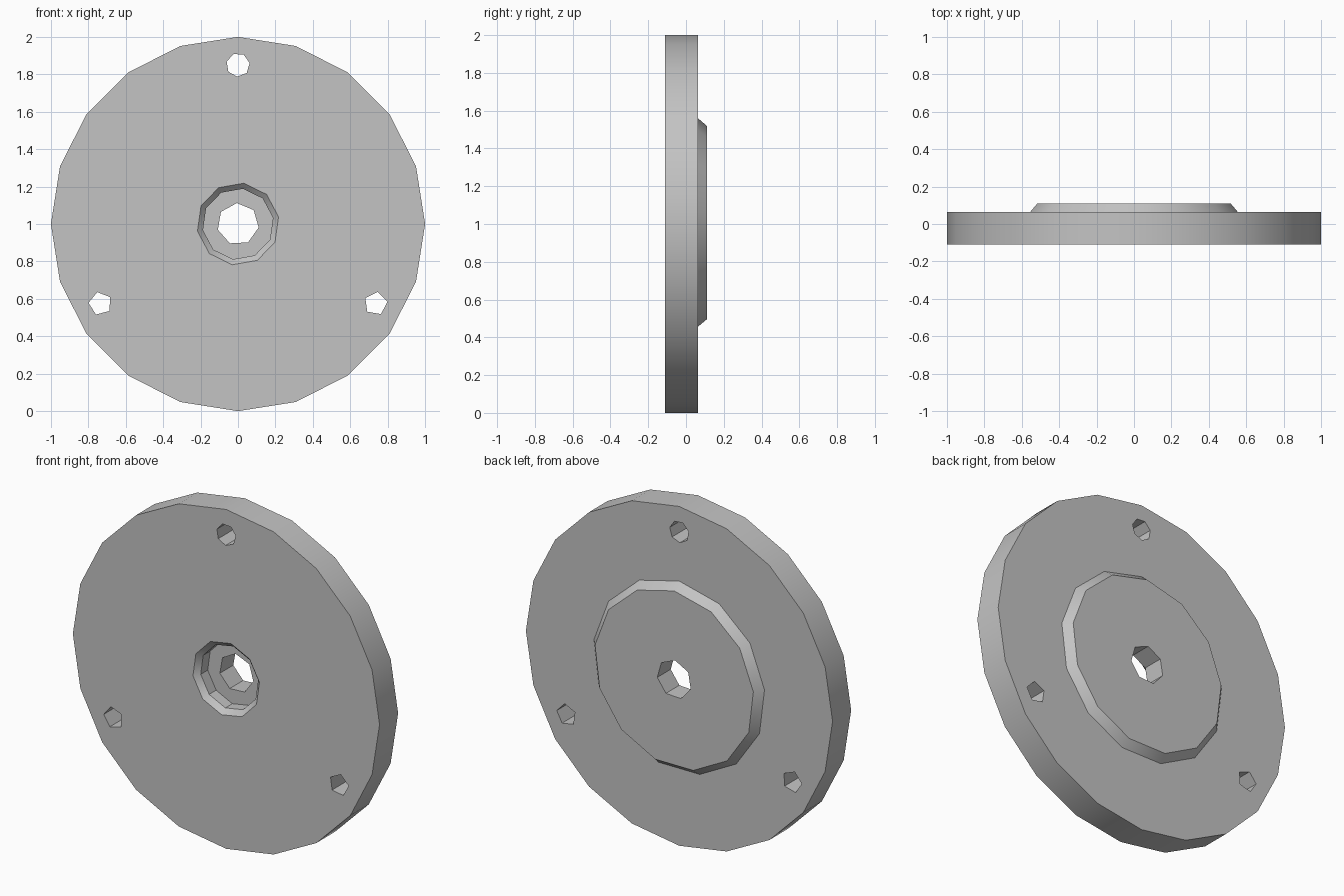
import bpy, bmesh, math

cube = bpy.data.objects.get("Cube")
if cube:
    bpy.data.objects.remove(cube, do_unlink=True)

grey = bpy.data.materials.new("plain grey")
grey.use_nodes = True
grey.diffuse_color = (0.55, 0.55, 0.55, 1)
grey.node_tree.nodes["Principled BSDF"].inputs["Base Color"].default_value = grey.diffuse_color


def turned(name, profile, sides, start=90, centre=(0, 1)):
    """Closed solid around the y axis; profile is a list of (y, radius)."""
    bm = bmesh.new()
    rings = []
    for y, radius in profile:
        ring = []
        for i in range(sides):
            a = math.radians(start) + math.tau * i / sides
            ring.append(bm.verts.new((centre[0] + radius * math.cos(a), y,
                                      centre[1] + radius * math.sin(a))))
        rings.append(ring)
    for r0, r1 in zip(rings, rings[1:]):
        for i in range(sides):
            j = (i + 1) % sides
            bm.faces.new((r0[i], r0[j], r1[j], r1[i]))
    bm.faces.new(rings[0])
    bm.faces.new(rings[-1])
    bmesh.ops.recalc_face_normals(bm, faces=bm.faces)
    mesh = bpy.data.meshes.new(name)
    bm.to_mesh(mesh)
    bm.free()
    mesh.materials.append(grey)
    obj = bpy.data.objects.new(name, mesh)
    bpy.context.collection.objects.link(obj)
    return obj


def combine(target, tool, operation):
    tool.hide_render = True
    mod = target.modifiers.new(tool.name, 'BOOLEAN')
    mod.operation = operation
    mod.solver = 'EXACT'
    mod.object = tool
    bpy.context.view_layer.objects.active = target
    bpy.ops.object.modifier_apply(modifier=mod.name)
    bpy.data.objects.remove(tool, do_unlink=True)


FRONT, BACK, BOSS, THROUGH = -0.11, 0.063, 0.11, 0.3

# Flange disc with a bevelled round boss on its back
flange = turned("flange_plate", [(FRONT, 1), (BACK, 1)], 20)
boss_slope = 0.04 / (BOSS - BACK)
combine(flange, turned("boss", [(0.03, 0.56), (BACK, 0.56), (BOSS, 0.56 - boss_slope * (BOSS - BACK))], 13), 'UNION')

# Chamfered front recess and the bore through its floor
combine(flange, turned("recess", [(FRONT - 0.03, 0.25), (FRONT + 0.03, 0.19), (-0.015, 0.19)],
                       10, 82), 'DIFFERENCE')
combine(flange, turned("bore", [(-THROUGH, 0.112), (THROUGH, 0.112)], 7, 93), 'DIFFERENCE')

# Three bolt holes on a common circle
for angle, sides, start in ((90, 7, 112), (210, 5, 105), (330, 5, 80)):
    a = math.radians(angle)
    centre = (0.85 * math.cos(a), 1 + 0.85 * math.sin(a))
    combine(flange, turned("bolt_hole", [(-THROUGH, 0.063), (THROUGH, 0.063)], sides, start, centre),
            'DIFFERENCE')

# Smooth rim, crisp edges
bpy.ops.object.select_all(action='DESELECT')
flange.select_set(True)
bpy.context.view_layer.objects.active = flange
bpy.ops.object.shade_smooth_by_angle(angle=math.radians(32))
